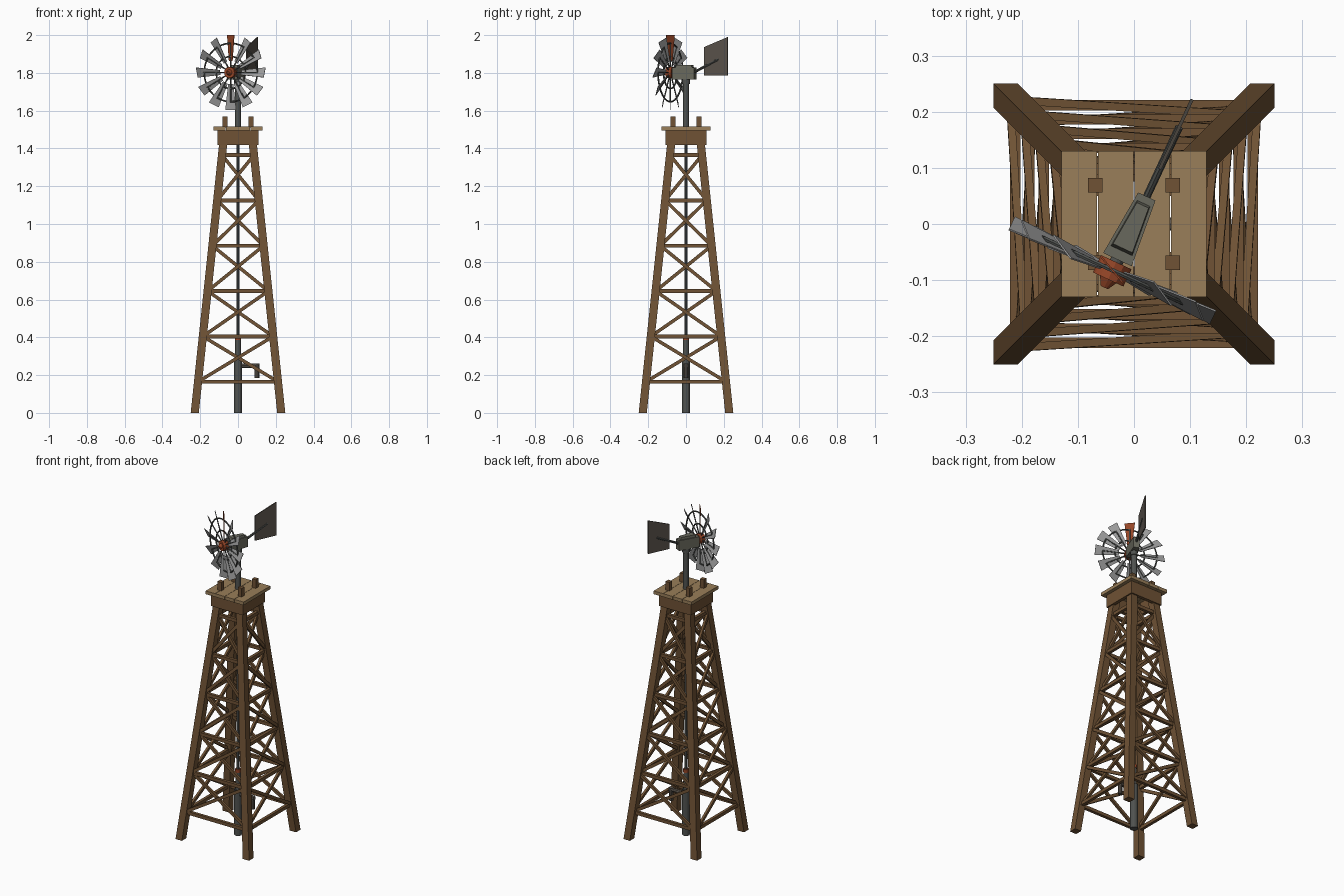
import bpy, bmesh
from math import radians, pi
from mathutils import Matrix, Vector

if "Cube" in bpy.data.objects:
    bpy.data.objects.remove(bpy.data.objects["Cube"])

def material(name, rgb):
    m = bpy.data.materials.new(name)
    m.diffuse_color = (*rgb, 1)
    m.use_nodes = True
    m.node_tree.nodes["Principled BSDF"].inputs["Base Color"].default_value = m.diffuse_color
    return m

WOOD = material("dark_wood", (0.16, 0.085, 0.035))
DECK = material("deck_wood", (0.32, 0.21, 0.10))
IRON = material("dark_iron", (0.08, 0.085, 0.08))
CASE = material("gear_case", (0.14, 0.14, 0.11))
ZINC = material("zinc_blade", (0.33, 0.33, 0.33))
VANE = material("vane_metal", (0.10, 0.085, 0.07))
RUST = material("rust", (0.30, 0.06, 0.02))
I = Matrix.Identity(4)

def finish(name, bm, mat, M=I):
    bmesh.ops.recalc_face_normals(bm, faces=bm.faces)
    me = bpy.data.meshes.new(name)
    bm.to_mesh(me)
    bm.free()
    me.transform(M)
    me.materials.append(mat)
    ob = bpy.data.objects.new(name, me)
    bpy.context.collection.objects.link(ob)
    return ob

def loft(name, lower, upper, mat, M=I):
    """Solid between two matching polygons."""
    bm = bmesh.new()
    a = [bm.verts.new(p) for p in lower]
    b = [bm.verts.new(p) for p in upper]
    bm.faces.new(a)
    bm.faces.new(b)
    n = len(a)
    for i in range(n):
        bm.faces.new((a[i], a[(i + 1) % n], b[(i + 1) % n], b[i]))
    return finish(name, bm, mat, M)

def box(name, c, s, mat, M=I):
    bm = bmesh.new()
    bmesh.ops.create_cube(bm, size=1, matrix=Matrix.Translation(c) @ Matrix.Diagonal((*s, 1)))
    return finish(name, bm, mat, M)

def rod(name, a, b, r, mat, M=I, sides=12, r2=None):
    a, b = Vector(a), Vector(b)
    d = b - a
    bm = bmesh.new()
    bmesh.ops.create_cone(bm, cap_ends=True, segments=sides, radius1=r, radius2=r if r2 is None else r2,
                          depth=d.length, matrix=Matrix.Translation((a + b) / 2) @ d.to_track_quat('Z', 'Y').to_matrix().to_4x4())
    return finish(name, bm, mat, M)

def beam(name, a, b, w, t, mat, side):
    """Rectangular bar from a to b; t is its thickness along side."""
    a, b, side = Vector(a), Vector(b), Vector(side)
    up = (b - a).cross(side).normalized() * w / 2
    out = (b - a).cross(up).normalized() * t / 2
    ring = lambda p: [p + up + out, p + up - out, p - up - out, p - up + out]
    return loft(name, ring(a), ring(b), mat)

def spread(z):
    return 0.229 - 0.149 * z / 1.41

# Legs: upright square section sheared inwards
def square(x, y, z, h=0.0215):
    return [(x - h, y - h, z), (x + h, y - h, z), (x + h, y + h, z), (x - h, y + h, z)]

for sx in (-1, 1):
    for sy in (-1, 1):
        b, t = spread(0), spread(1.49)
        loft("tower_leg", square(sx * b, sy * b, 0), square(sx * t, sy * t, 1.49), WOOD)

# Girts and cross braces on all four faces
levels = [0.165 + 0.24 * i for i in range(6)]
for along_x in (True, False):
    for s in (-1, 1):
        def pt(u, z, off=0.0):
            d = spread(z)
            return (u * d, s * (d + off), z) if along_x else (s * (d + off), -u * d, z)
        side = (0, 1, 0) if along_x else (1, 0, 0)
        for z in levels:
            beam("girt", pt(-1, z), pt(1, z), 0.02, 0.018, WOOD, side)
        for z0, z1 in zip(levels, levels[1:]):
            beam("brace_outer", pt(-1, z0, 0.009), pt(1, z1, 0.009), 0.018, 0.014, WOOD, side)
            beam("brace_inner", pt(1, z0, -0.006), pt(-1, z1, -0.006), 0.018, 0.014, WOOD, side)

# Platform: skirt boards, planks, corner posts
for s in (-1, 1):
    box("skirt_board", (0, s * 0.098, 1.457), (0.216, 0.02, 0.076), WOOD)
    box("skirt_board", (s * 0.098, 0, 1.457), (0.02, 0.216, 0.076), WOOD)
    for t in (-1, 1):
        box("corner_post", (s * 0.069, t * 0.069, 1.54), (0.026, 0.026, 0.056), WOOD)
for i in range(4):
    box("deck_plank", (-0.0975 + 0.065 * i, 0, 1.505), (0.0632, 0.26, 0.02), DECK)

# Well pipe, pump rod and spout
rod("well_pipe", (0, 0, 0), (0, 0, 0.28), 0.022, IRON)
rod("pump_pipe", (0, 0, 0.28), (0, 0, 0.39), 0.015, IRON)
rod("pump_coupling", (0, 0, 0.385), (0, 0, 0.405), 0.016, RUST)
rod("pump_rod", (0, 0, 0.40), (0, 0, 1.51), 0.009, IRON, sides=8)
rod("spout", (0, 0, 0.25), (0.112, 0, 0.25), 0.012, VANE, sides=8)
rod("spout_mouth", (0.1, 0, 0.262), (0.1, 0, 0.185), 0.013, VANE, sides=8)
rod("mast", (0, 0, 1.50), (0, 0, 1.78), 0.016, IRON)

# Head, turned about the mast
H = Matrix.Rotation(radians(-25), 4, 'Z')

def taper(z, k):
    return [(-0.028 * k, -0.07 * k, z), (0.028 * k, -0.07 * k, z), (0.017 * k, 0.054 * k, z), (-0.017 * k, 0.054 * k, z)]

loft("gear_case", taper(1.765, 1), taper(1.828, 1), CASE, H)
loft("gear_case_lid", taper(1.828, 0.75), taper(1.842, 0.68), CASE, H)
rod("mast_collar", (0, 0, 1.74), (0, 0, 1.766), 0.021, IRON, H)

# Tail boom and vane
rod("tail_boom", (0, 0.04, 1.80), (0, 0.19, 1.872), 0.007, IRON, H, 8)
vane = [(0.108, 1.785), (0.245, 1.785), (0.245, 1.99), (0.108, 1.937)]
loft("tail_vane", [(-0.003, y, z) for y, z in vane], [(0.003, y, z) for y, z in vane], VANE, H)

# Wheel: hub, rings, spokes and pitched blades
W = H @ Matrix.Translation((0, -0.091, 1.802))
rod("wheel_shaft", (0, 0.03, 0), (0, -0.02, 0), 0.012, IRON, W)
rod("wheel_hub", (0, 0.016, 0), (0, -0.018, 0), 0.03, RUST, W)
rod("hub_cap", (0, -0.018, 0), (0, -0.034, 0), 0.016, RUST, W, 12, 0.007)
for r in (0.085, 0.155):
    bpy.ops.mesh.primitive_torus_add(major_radius=r, minor_radius=0.0045, major_segments=36, minor_segments=6)
    ring = bpy.context.object
    ring.name = "wheel_ring"
    ring.data.transform(W @ Matrix.Rotation(pi / 2, 4, 'X'))
    ring.data.materials.append(IRON)
outline = [(-0.014, 0.062), (0.014, 0.062), (0.029, 0.198), (-0.029, 0.198)]
for i in range(12):
    S = W @ Matrix.Rotation(i * pi / 6, 4, 'Y')
    rod("wheel_spoke", (0, 0, 0.02), (0, 0, 0.16), 0.004, IRON, S, 6)
    loft("wheel_blade", [(x, -0.0015, z) for x, z in outline], [(x, 0.0015, z) for x, z in outline],
         RUST if i == 0 else ZINC, S @ Matrix.Rotation(radians(-25), 4, 'Z'))
